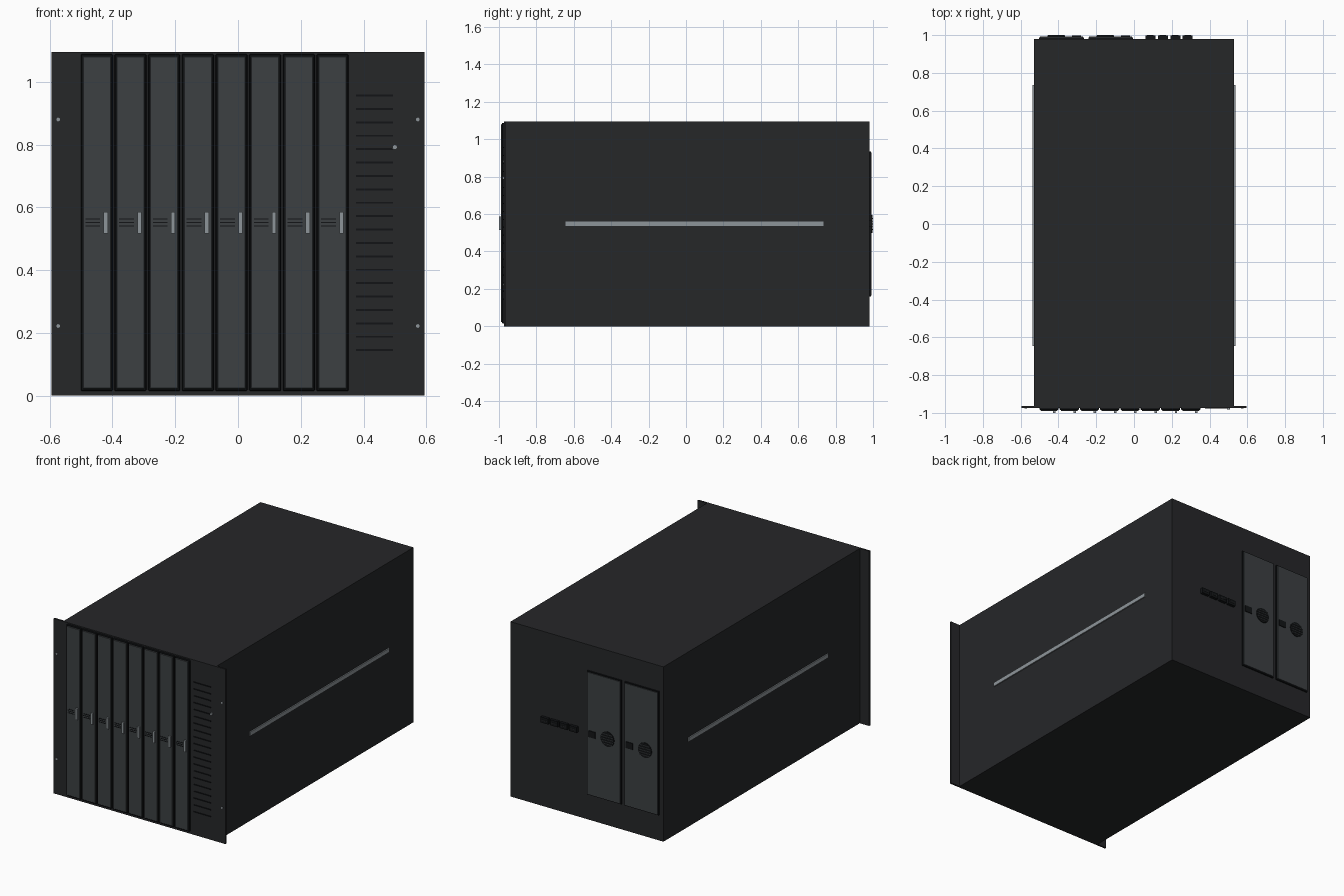
import bpy, math

if "Cube" in bpy.data.objects:
    bpy.data.objects.remove(bpy.data.objects["Cube"])


def material(name, r, g, b):
    m = bpy.data.materials.new(name)
    m.diffuse_color = (r, g, b, 1)
    m.use_nodes = True
    m.node_tree.nodes["Principled BSDF"].inputs["Base Color"].default_value = m.diffuse_color
    return m


CASE = material("case_dark", 0.019, 0.020, 0.022)
PANEL = material("panel_grey", 0.045, 0.051, 0.055)
BLACK = material("black", 0.006, 0.007, 0.008)
METAL = material("metal", 0.27, 0.30, 0.32)


def box(name, x, y, z, mat, bevel=0):
    """Box from (min, max) pairs on each axis."""
    bpy.ops.mesh.primitive_cube_add(size=1, location=[(a + b) / 2 for a, b in (x, y, z)])
    ob = bpy.context.object
    ob.name = name
    ob.scale = [b - a for a, b in (x, y, z)]
    bpy.ops.object.transform_apply(location=False, rotation=False, scale=True)
    ob.data.materials.append(mat)
    if bevel:
        mod = ob.modifiers.new("bevel", 'BEVEL')
        mod.width = bevel
        mod.segments = 1
    return ob


def disc(name, x, y, z, radius, mat, sides=16):
    """Short cylinder along y, y is a (min, max) pair."""
    bpy.ops.mesh.primitive_cylinder_add(
        vertices=sides, radius=radius, depth=y[1] - y[0],
        location=(x, (y[0] + y[1]) / 2, z), rotation=(math.pi / 2, 0, 0))
    ob = bpy.context.object
    ob.name = name
    ob.data.materials.append(mat)
    bpy.ops.object.shade_smooth_by_angle()
    return ob


H = 1.095

# Case and rack-mount front plate
box("chassis", (-0.53, 0.53), (-0.965, 0.98), (0, H), CASE)
box("front_plate", (-0.595, 0.595), (-0.974, -0.963), (0, H), CASE)

# Side rails and rack screws
for s in (-1, 1):
    xs = sorted((s * 0.525, s * 0.537))
    box("side_rail", xs, (-0.645, 0.735), (0.535, 0.56), METAL)
    for z in (0.222, 0.88):
        disc("rack_screw", s * 0.573, (-0.978, -0.97), z, 0.006, METAL, 12)

# Eight vertical blade modules with latch and vent slots
for i in range(8):
    x = -0.501 + i * 0.1073
    box("blade_frame", (x, x + 0.102), (-0.984, -0.97), (0.015, 1.088), BLACK, 0.003)
    box("blade_face", (x + 0.006, x + 0.096), (-0.989, -0.98), (0.022, 1.081), PANEL, 0.002)
    box("blade_latch", (x + 0.073, x + 0.086), (-1.0, -0.985), (0.516, 0.586), METAL)
    for z in (0.541, 0.552, 0.563):
        box("blade_slot", (x + 0.015, x + 0.062), (-0.991, -0.985), (z - 0.002, z + 0.002), BLACK)

# Front vent column and status light
for i in range(20):
    z = 0.145 + i * 0.0427
    box("front_vent", (0.376, 0.494), (-0.978, -0.97), (z - 0.003, z + 0.003), BLACK)
disc("status_light", 0.50, (-0.982, -0.97), 0.792, 0.008, METAL)

# Rear power supplies with socket and fan grille
for right in (-0.005, -0.265):
    box("psu_frame", (right - 0.237, right), (0.975, 0.988), (0.16, 0.935), BLACK)
    box("psu_face", (right - 0.232, right - 0.005), (0.98, 0.993), (0.166, 0.929), PANEL)
    box("power_socket", (right - 0.063, right - 0.015), (0.985, 0.998), (0.527, 0.567), BLACK)
    fx, fz, r = right - 0.147, 0.547, 0.047
    disc("fan_opening", fx, (0.985, 0.997), fz, r, BLACK, 24)
    for k in range(-2, 3):
        z = k * 0.015
        w = math.sqrt(r * r - z * z) * 0.93
        box("fan_grille_bar", (fx - w, fx + w), (0.99, 1.0), (fz + z - 0.002, fz + z + 0.002), PANEL)

# Rear ports
for i in range(4):
    x = 0.06 + i * 0.066
    box("rear_port", (x, x + 0.053), (0.975, 0.998), (0.53, 0.565), BLACK)
    box("port_tongue", (x + 0.009, x + 0.044), (0.99, 1.0), (0.545, 0.55), CASE)
